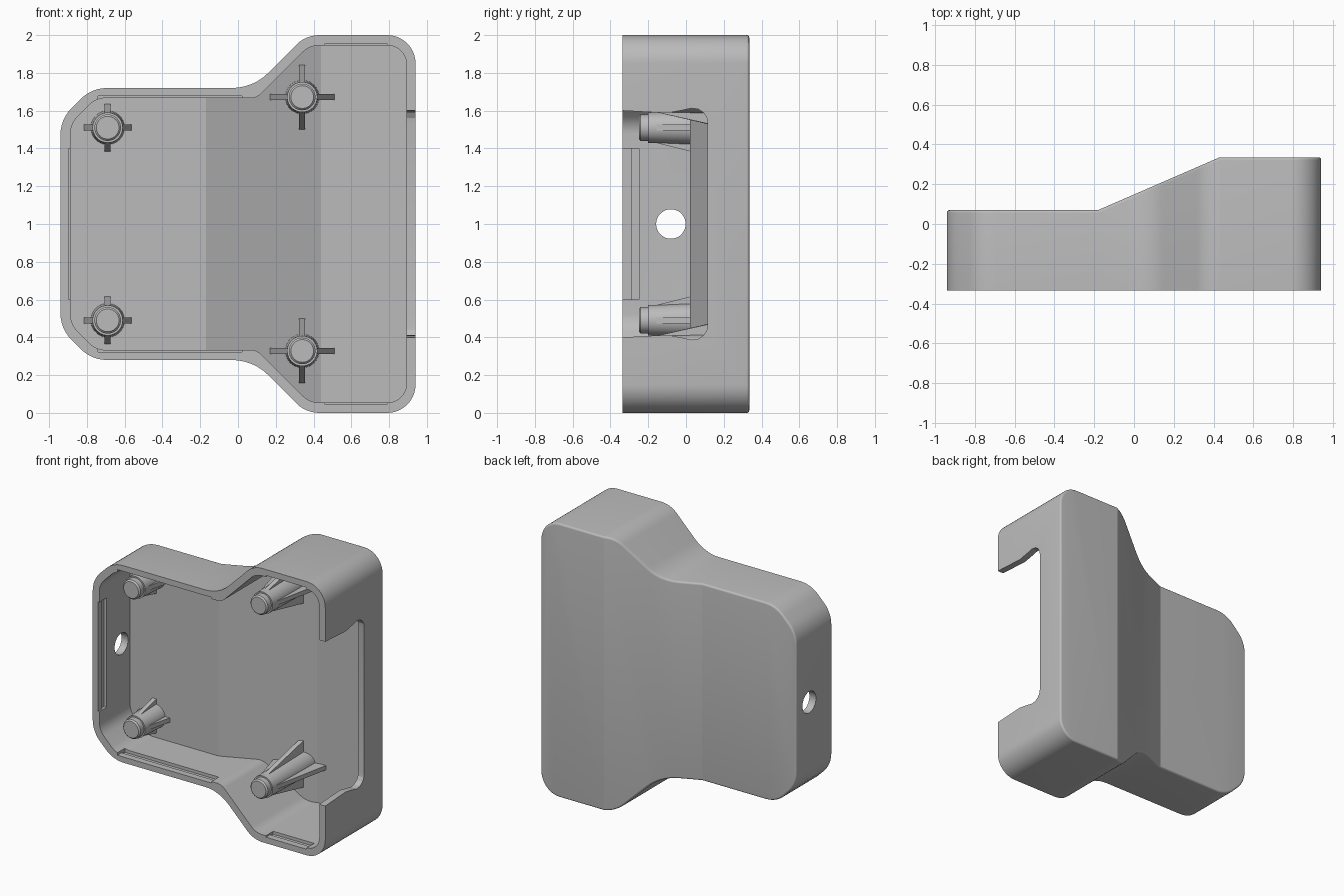
import bpy, bmesh, math
from mathutils import Vector, Matrix

FRONT, LOW, HIGH, WALL = -0.335, 0.07, 0.335, 0.05
RAMP_START, RAMP_END = -0.18, 0.43

cube = bpy.data.objects.get("Cube")
if cube:
    bpy.data.objects.remove(cube)

grey = bpy.data.materials.new("light_grey_plastic")
grey.use_nodes = True
grey.diffuse_color = (0.5, 0.5, 0.5, 1)
grey.node_tree.nodes["Principled BSDF"].inputs["Base Color"].default_value = (0.5, 0.5, 0.5, 1)


def back(x, inset=0.0, shift=0.0):
    """Depth of the stepped back, low on one side and high on the other."""
    t = (x - shift - RAMP_START) / (RAMP_END - RAMP_START)
    return LOW + (HIGH - LOW) * min(max(t, 0), 1) - inset


def make(name, bm):
    bmesh.ops.recalc_face_normals(bm, faces=bm.faces[:])
    mesh = bpy.data.meshes.new(name)
    bm.to_mesh(mesh)
    bm.free()
    obj = bpy.data.objects.new(name, mesh)
    mesh.materials.append(grey)
    bpy.context.collection.objects.link(obj)
    return obj


def smooth(obj):
    bpy.ops.object.select_all(action='DESELECT')
    obj.select_set(True)
    bpy.context.view_layer.objects.active = obj
    bpy.ops.object.shade_smooth_by_angle(angle=math.radians(20))


def outline(corners):
    """Mirror the upper corners (x, z, radius) about z = 1 and round them all."""
    ring = corners + [(x, 2 - z, r) for x, z, r in reversed(corners)]
    pts = []
    for i, (x, z, r) in enumerate(ring):
        p = Vector((x, z))
        a = (Vector(ring[i - 1][:2]) - p).normalized()
        b = (Vector(ring[(i + 1) % len(ring)][:2]) - p).normalized()
        half = a.angle(b) / 2
        centre = p + (a + b).normalized() * r / math.sin(half)
        start = p + a * r / math.tan(half) - centre
        end = p + b * r / math.tan(half) - centre
        turn = start.angle(end)
        n = max(2, round(math.degrees(turn) / 8))
        for k in range(n + 1):
            t = k / n
            pts.append(centre + (start * math.sin((1 - t) * turn)
                                 + end * math.sin(t * turn)) / math.sin(turn))
    return pts


def prism(points, vec):
    bm = bmesh.new()
    face = bm.faces.new([bm.verts.new(p) for p in points])
    ret = bmesh.ops.extrude_face_region(bm, geom=[face], use_keep_orig=True)
    bmesh.ops.translate(bm, vec=vec, verts=[g for g in ret["geom"] if isinstance(g, bmesh.types.BMVert)])
    bmesh.ops.recalc_face_normals(bm, faces=bm.faces[:])
    return bm


def stepped_body(corners, front, inset, shift):
    """Extrude an outline and fold its back to the low, ramp and high levels."""
    bm = prism([(x, front, z) for x, z in outline(corners)], (0, 1 - front, 0))
    for x in (RAMP_START + shift, RAMP_END + shift):
        bmesh.ops.bisect_plane(bm, geom=bm.verts[:] + bm.edges[:] + bm.faces[:],
                               plane_co=(x, 0, 0), plane_no=(1, 0, 0))
    for v in bm.verts:
        if v.co.y > 0.9:
            v.co.y = back(v.co.x, inset, shift)
    bmesh.ops.recalc_face_normals(bm, faces=bm.faces[:])
    return bm


def box(x0, x1, y0, y1, z0, z1):
    return prism([(x0, y0, z0), (x1, y0, z0), (x1, y0, z1), (x0, y0, z1)], (0, y1 - y0, 0))


# Outer shell with a softly rounded back edge
bm = stepped_body([(-0.94, 1.555, 0.2), (-0.775, 1.72, 0.2), (0.08, 1.72, 0.27),
                   (0.36, 2.0, 0.17), (0.94, 2.0, 0.15)], FRONT, 0, 0)
bm.normal_update()
rim = [e for e in bm.edges if len(e.link_faces) == 2
       and min(f.normal.y for f in e.link_faces) < 0.1
       and min(f.normal.y for f in e.link_faces) > -0.1
       and max(f.normal.y for f in e.link_faces) > 0.5]
bmesh.ops.bevel(bm, geom=rim, offset=0.014, segments=5, profile=0.5,
                affect='EDGES', clamp_overlap=False)
shell = make("shell", bm)

# Cavity
cutters = [stepped_body([(-0.887, 1.53, 0.13), (-0.752, 1.667, 0.13), (0.1, 1.667, 0.08),
                         (0.378, 1.945, 0.12), (0.892, 1.945, 0.1)], -0.5, WALL, 0.01)]

# Side opening with swollen round corners
half = [(-0.5, 0.6), (FRONT, 0.6), (-0.1, 0.587), (-0.02, 0.602), (0.03, 0.613),
        (0.065, 0.608), (0.095, 0.588), (0.11, 0.562), (0.115, 0.53)]
edge = [(0.8, y, 1 + h) for y, h in half] + [(0.8, y, 1 - h) for y, h in reversed(half)]
cutters.append(prism(edge, (0.4, 0, 0)))

# Round hole in the opposite wall
ring = [math.tau * i / 48 for i in range(48)]
cutters.append(prism([(-1.1, -0.08 + 0.078 * math.cos(a), 1 + 0.078 * math.sin(a)) for a in ring],
                     (0.3, 0, 0)))

# Snap recesses: a shallow lead-in from the rim and a deeper groove
for y0, y1, depth in ((-0.5, -0.25, 0.011), (-0.288, -0.25, 0.022)):
    cutters.append(box(-0.887 - depth, -0.86, y0, y1, 0.6, 1.4))
    for x0, x1, h in ((-0.74, 0.02, 0.667), (0.46, 0.79, 0.945)):
        cutters.append(box(x0, x1, y0, y1, 1 + h - 0.03, 1 + h + depth))
        cutters.append(box(x0, x1, y0, y1, 1 - h - depth, 1 - h + 0.03))

bpy.context.view_layer.objects.active = shell
for bm in cutters:
    cutter = make("cutter", bm)
    cutter.hide_render = True
    mod = shell.modifiers.new("cut", 'BOOLEAN')
    mod.operation, mod.solver, mod.object = 'DIFFERENCE', 'EXACT', cutter
    bpy.ops.object.modifier_apply(modifier=mod.name)
    bpy.data.objects.remove(cutter)
smooth(shell)


# Ribbed standoffs, rooted in the stepped floor
def standoff(name, x, z, reach):
    bm = bmesh.new()
    root = 0.5

    def cone(r_front, r_back, y0, y1):
        m = Matrix.Translation((x, (y0 + y1) / 2, z)) @ Matrix.Rotation(-math.pi / 2, 4, 'X')
        bmesh.ops.create_cone(bm, cap_ends=True, segments=40, radius1=r_front,
                              radius2=r_back, depth=y1 - y0, matrix=m)

    cone(0.06, 0.07, -0.25, -0.24)
    cone(0.07, 0.07, -0.24, -0.19)
    cone(0.08, 0.09, -0.2, root)
    for along_x in (True, False):
        for v in bmesh.ops.create_cube(bm, size=2)["verts"]:
            sx, sy, sz = v.co
            long = reach if sy > 0 else 0.075
            wide = 0.016
            v.co = (x + sx * (long if along_x else wide), root if sy > 0 else -0.18,
                    z + sz * (wide if along_x else long))
    for v in bm.verts:
        if v.co.y > root - 0.01:
            v.co.y = back(v.co.x, WALL - 0.02, 0.01)
    smooth(make(name, bm))


for level, s in (("upper", 1), ("lower", -1)):
    standoff(level + "_right_standoff", -0.69, 1 + s * 0.51, 0.13)
    standoff(level + "_left_standoff", 0.34, 1 + s * 0.672, 0.175)
